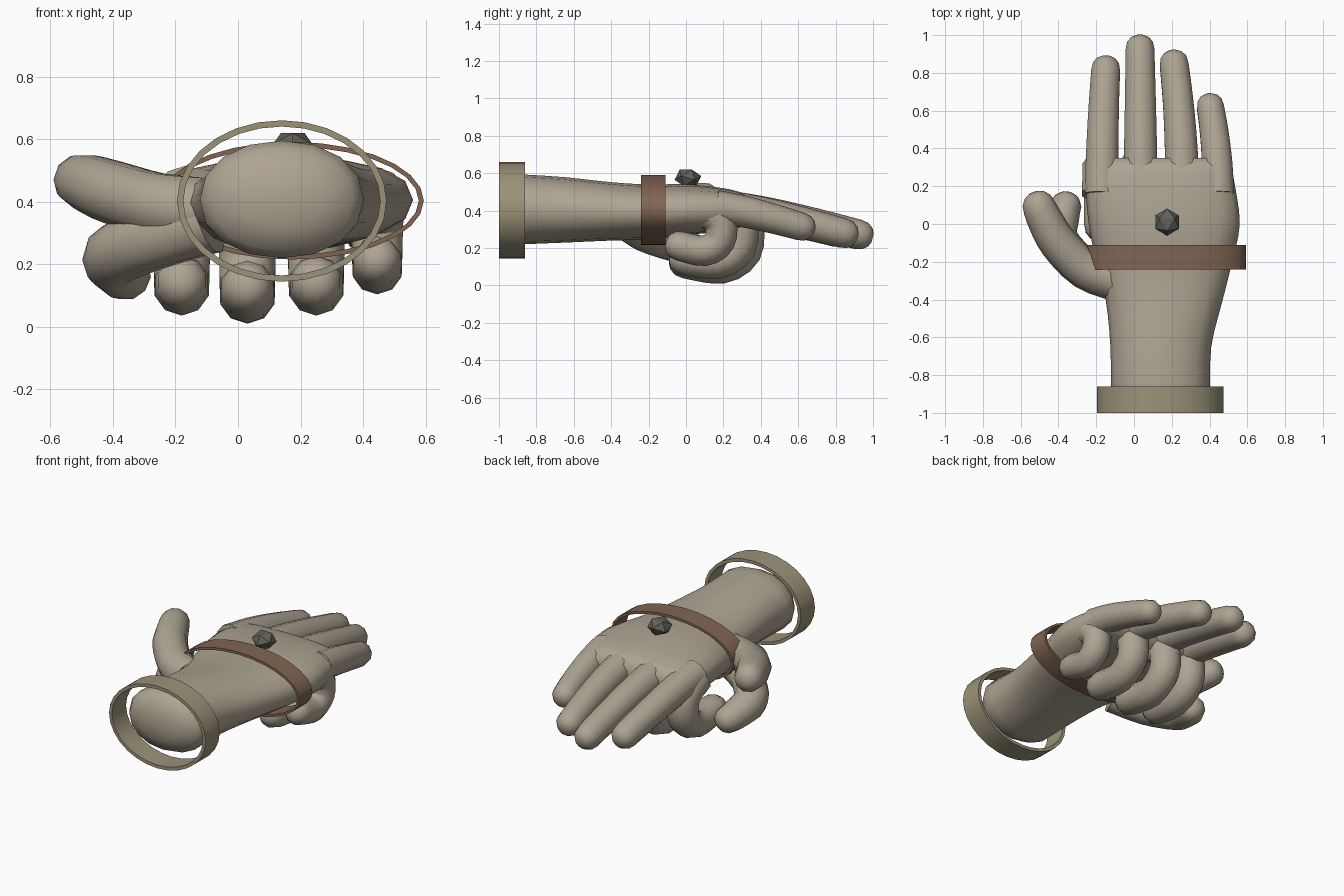
import bpy, bmesh, math
from mathutils import Vector, Matrix

if "Cube" in bpy.data.objects:
    bpy.data.objects.remove(bpy.data.objects["Cube"])


def material(name, rgb):
    m = bpy.data.materials.new(name)
    m.diffuse_color = (*rgb, 1)
    m.use_nodes = True
    m.node_tree.nodes["Principled BSDF"].inputs["Base Color"].default_value = m.diffuse_color
    return m


SKIN = material("skin", (0.42, 0.37, 0.29))
BROWN = material("leather", (0.22, 0.13, 0.085))
BRASS = material("brass", (0.33, 0.29, 0.19))
STONE = material("stone", (0.12, 0.12, 0.10))


def finish(name, bm, mat, angle):
    bmesh.ops.recalc_face_normals(bm, faces=bm.faces)
    me = bpy.data.meshes.new(name)
    bm.to_mesh(me)
    bm.free()
    me.materials.append(mat)
    ob = bpy.data.objects.new(name, me)
    bpy.context.collection.objects.link(ob)
    if angle:
        bpy.ops.object.select_all(action='DESELECT')
        ob.select_set(True)
        bpy.context.view_layer.objects.active = ob
        bpy.ops.object.shade_smooth_by_angle(angle=math.radians(angle))
    return ob


def loft(name, rings, mat, angle=60, closed=False):
    bm = bmesh.new()
    vs = [[bm.verts.new(p) for p in r] for r in rings]
    n = len(rings[0])
    pairs = list(zip(vs, vs[1:])) + ([(vs[-1], vs[0])] if closed else [])
    for a, b in pairs:
        for i in range(n):
            j = (i + 1) % n
            bm.faces.new((a[i], a[j], b[j], b[i]))
    if not closed:
        bm.faces.new(vs[0])
        bm.faces.new(vs[-1])
    return finish(name, bm, mat, angle)


def smooth(rows, steps=3):
    """Catmull-Rom through rows of numbers."""
    ext = [rows[0]] + rows + [rows[-1]]
    out = []
    for k in range(len(rows) - 1):
        a, b, c, d = ext[k:k + 4]
        for s in range(steps):
            t = s / steps
            out.append([0.5 * (2 * q + (r - p) * t + (2 * p - 5 * q + 4 * r - w) * t * t
                               + (3 * q - p - 3 * r + w) * t ** 3)
                        for p, q, r, w in zip(a, b, c, d)])
    return out + [rows[-1]]


def digit(name, rows, ref, sides=10):
    """Tapered tube along (x, y, z, radius) rows with a blunt tip."""
    rows = smooth(rows)
    p, r = Vector(rows[-1][:3]), rows[-1][3]
    d = (p - Vector(rows[-2][:3])).normalized()
    for along, size in ((0.5, 0.9), (0.85, 0.62), (1.0, 0.3)):
        rows.append([*(p + d * r * along), r * size])
    pts = [Vector(q[:3]) for q in rows]
    rings = []
    for i, c in enumerate(pts):
        t = (pts[min(i + 1, len(pts) - 1)] - pts[max(i - 1, 0)]).normalized()
        u = t.cross(Vector(ref)).normalized()
        v = u.cross(t)
        rings.append([c + (u * math.cos(a) + v * math.sin(a)) * rows[i][3]
                      for a in (2 * math.pi * k / sides for k in range(sides))])
    loft(name, rings, SKIN)


# forearm and palm: y, centre x, half width, centre z, half height, squareness
sections = [
    (-0.90, 0.14, 0.262, 0.407, 0.188, 2.1),
    (-0.65, 0.142, 0.267, 0.404, 0.175, 2.1),
    (-0.40, 0.16, 0.31, 0.396, 0.156, 2.1),
    (-0.20, 0.16, 0.36, 0.393, 0.147, 2.2),
    (0.00, 0.16, 0.40, 0.405, 0.136, 2.4),
    (0.20, 0.14, 0.395, 0.405, 0.115, 2.8),
    (0.30, 0.135, 0.38, 0.402, 0.094, 3.0),
]
rows = smooth([list(s) for s in sections])
end, top = sections[0], sections[-1]
rows = [[end[0] - dy, end[1], end[2] * k, end[3], end[4] * k, 2.1]
        for dy, k in ((0.095, 0.15), (0.085, 0.5), (0.05, 0.87))] + rows
rows.append([0.35, top[1], 0.35, top[3], 0.055, 3.0])


def section(y, cx, hw, cz, hh, n, sides=16):
    pts = []
    for k in range(sides):
        a = 2 * math.pi * k / sides
        c, s = math.cos(a), math.sin(a)
        pts.append((cx + hw * math.copysign(abs(c) ** (2 / n), c), y,
                    cz + hh * math.copysign(abs(s) ** (2 / n), s)))
    return pts


loft("forearm_and_palm", [section(*r) for r in rows], SKIN)

# straight fingers: base x, tip x, tip y, tip z, base radius, tip radius
straight = {
    "index": (-0.17, -0.15, 0.81, 0.285, 0.095, 0.08),
    "middle": (0.035, 0.032, 0.92, 0.273, 0.097, 0.08),
    "ring": (0.255, 0.213, 0.84, 0.28, 0.097, 0.08),
    "little": (0.445, 0.405, 0.615, 0.315, 0.09, 0.075),
}
for name, (bx, tx, ty, tz, br, tr) in straight.items():
    path = []
    for f in (0, 0.35, 0.7, 1):
        path.append([bx + (tx - bx) * f * f, 0.16 + (ty - 0.16) * f,
                     0.42 + (tz - 0.42) * f ** 1.3, br + (tr - br) * f])
    digit(name + "_finger_straight", path, (1, 0, 0))

# curled fingers: x and path of (y, z)
curled = {
    "index": (-0.18, [(0.16, 0.40), (0.28, 0.33), (0.28, 0.20), (0.17, 0.127), (0.00, 0.14)]),
    "middle": (0.03, [(0.18, 0.40), (0.31, 0.32), (0.31, 0.18), (0.19, 0.10), (0.00, 0.125)]),
    "ring": (0.25, [(0.16, 0.40), (0.28, 0.33), (0.28, 0.20), (0.17, 0.127), (0.00, 0.14)]),
    "little": (0.445, [(0.10, 0.40), (0.18, 0.34), (0.18, 0.24), (0.10, 0.185), (-0.03, 0.21)]),
}
for name, (x, path) in curled.items():
    r = 0.09 if name == "little" else 0.10
    digit(name + "_finger_curled",
          [[x, y, z, r * (1 - 0.03 * i)] for i, (y, z) in enumerate(path)], (1, 0, 0))

# open and folded thumbs
digit("thumb_open", [[-0.09, -0.30, 0.37, 0.11], [-0.26, -0.24, 0.39, 0.105],
                     [-0.40, -0.10, 0.43, 0.102], [-0.47, 0.02, 0.455, 0.095],
                     [-0.50, 0.085, 0.465, 0.088]], (0, 0, 1))
digit("thumb_folded", [[-0.09, -0.30, 0.34, 0.11], [-0.27, -0.22, 0.28, 0.10],
                       [-0.395, -0.08, 0.23, 0.10], [-0.38, 0.04, 0.185, 0.092],
                       [-0.365, 0.085, 0.17, 0.085]], (0, 0, 1))


# oval bands round the wrist and forearm
def band(name, cx, cz, rx, rz, y0, y1, mat, wall=0.02):
    rings = []
    for k in range(28):
        a = 2 * math.pi * k / 28
        c, s = math.cos(a), math.sin(a)
        rings.append([(cx + (rx - w) * c, y, cz + (rz - w) * s)
                      for w, y in ((0, y0), (0, y1), (wall, y1), (wall, y0))])
    loft(name, rings, mat, 40, True)


band("wrist_band", 0.172, 0.403, 0.422, 0.188, -0.24, -0.11, BROWN, 0.016)
band("forearm_cuff", 0.14, 0.402, 0.335, 0.258, -1.0, -0.86, BRASS)

# faceted stone on the back of the hand, lying on a face
bm = bmesh.new()
bmesh.ops.create_icosphere(bm, subdivisions=1, radius=1)
bm.normal_update()
face = max(bm.faces, key=lambda f: f.normal.z)
bm.transform(face.normal.rotation_difference(Vector((0, 0, 1))).to_matrix().to_4x4())
far = max(bm.verts, key=lambda v: v.co.xy.length).co
bm.transform(Matrix.Rotation(math.pi / 2 - math.atan2(far.y, far.x), 4, 'Z'))
bm.transform(Matrix.Translation((0.175, 0.01, 0.575)) @ Matrix.Diagonal((0.073, 0.073, 0.055, 1)))
finish("back_stone", bm, STONE, 0)
